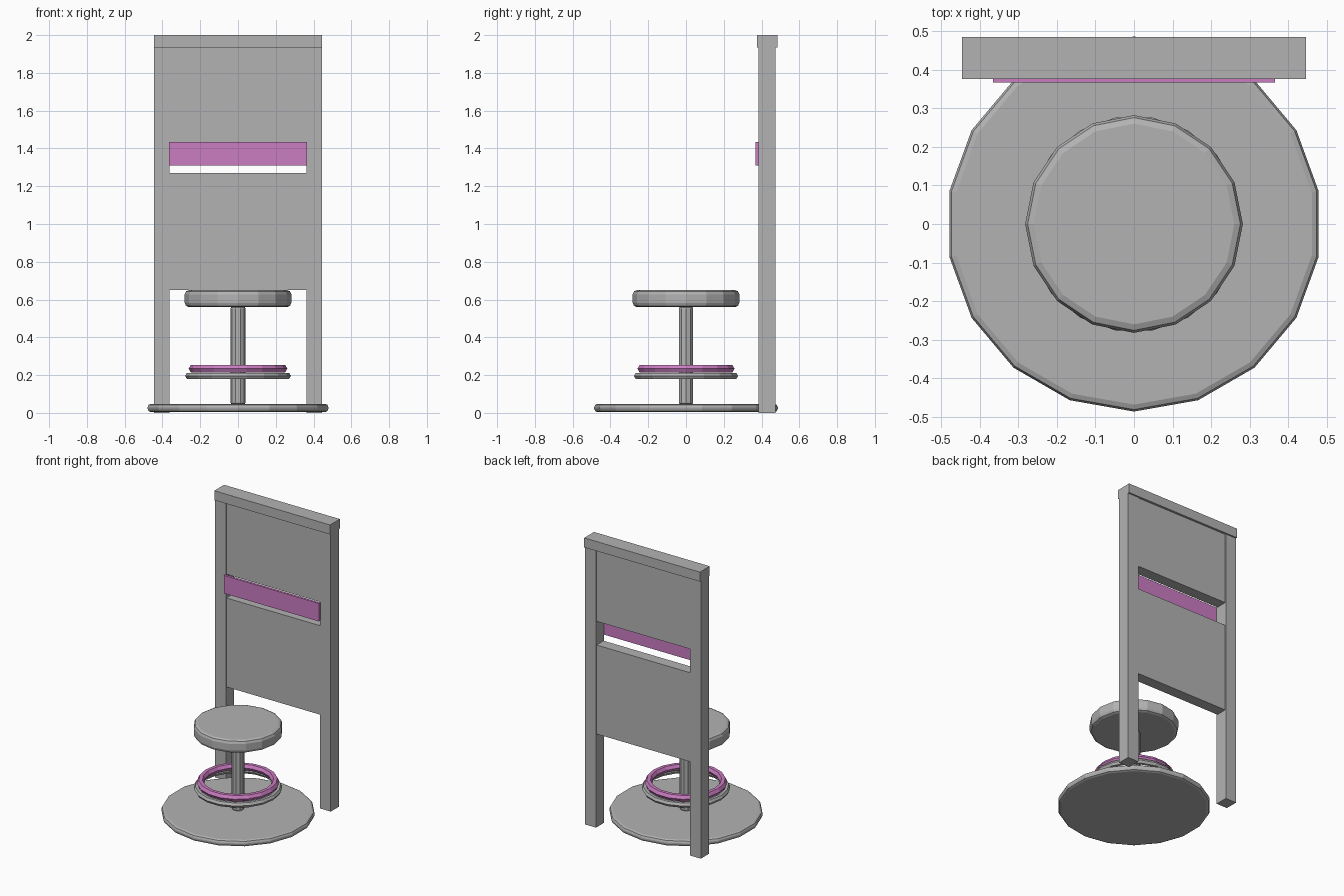
import bpy, bmesh, math

if "Cube" in bpy.data.objects:
    bpy.data.objects.remove(bpy.data.objects["Cube"])


def material(name, rgb):
    m = bpy.data.materials.new(name)
    m.diffuse_color = (*rgb, 1)
    m.use_nodes = True
    m.node_tree.nodes["Principled BSDF"].inputs["Base Color"].default_value = m.diffuse_color
    return m


GREY = material("grey", (0.45, 0.45, 0.45))
PINK = material("pink", (0.60, 0.205, 0.54))


def finish(name, bm, mat):
    bmesh.ops.recalc_face_normals(bm, faces=bm.faces)
    mesh = bpy.data.meshes.new(name)
    bm.to_mesh(mesh)
    bm.free()
    mesh.materials.append(mat)
    ob = bpy.data.objects.new(name, mesh)
    bpy.context.collection.objects.link(ob)
    return ob


def box(name, x, y, z, mat):
    """Box given by its (min, max) range on each axis."""
    bm = bmesh.new()
    bmesh.ops.create_cube(bm, size=1)
    for v in bm.verts:
        v.co = [r[0] + (c + 0.5) * (r[1] - r[0]) for c, r in zip(v.co, (x, y, z))]
    return finish(name, bm, mat)


def lathe(name, profile, sides, start, mat, closed=False):
    """Revolve (radius, z) points; open profiles are capped, closed ones form a ring."""
    bm = bmesh.new()
    rings = []
    for r, z in profile:
        angles = [start + 2 * math.pi * i / sides for i in range(sides)]
        rings.append([bm.verts.new((r * math.cos(a), r * math.sin(a), z)) for a in angles])
    pairs = list(zip(rings, rings[1:]))
    if closed:
        pairs.append((rings[-1], rings[0]))
    else:
        bm.faces.new(rings[0][::-1])
        bm.faces.new(rings[-1])
    for a, b in pairs:
        for i in range(sides):
            j = (i + 1) % sides
            bm.faces.new((a[i], a[j], b[j], b[i]))
    return finish(name, bm, mat)


def disc(name, radius, z0, z1, bevel, sides, start, mat):
    """Flat cylinder with two-step rounded rims."""
    arc = [(radius - bevel * (1 - math.sin(t)), bevel * (1 - math.cos(t)))
           for t in (0, math.pi / 4, math.pi / 2)]
    profile = [(r, z0 + h) for r, h in arc] + [(r, z1 - h) for r, h in reversed(arc)]
    return lathe(name, profile, sides, start, mat)


def hoop(name, major, minor, z, mat):
    """Ring with a six-sided tube."""
    profile = [(major + minor * math.cos(k * math.pi / 3),
                z + minor * math.sin(k * math.pi / 3)) for k in range(6)]
    return lathe(name, profile, 18, 0, mat, closed=True)


# Stool
disc("stool_base", 0.486, 0.004, 0.048, 0.018, 18, -math.pi / 2, GREY)
disc("stool_pole", 0.04, 0.046, 0.562, 0.01, 10, 0, GREY)
disc("stool_seat", 0.282, 0.56, 0.65, 0.022, 16, 0, GREY)
hoop("lower_foot_ring", 0.261, 0.019, 0.196, GREY)
hoop("upper_foot_ring", 0.237, 0.024, 0.234, PINK)

# Backboard frame: posts and slightly deeper header
for side, s in (("left", -1), ("right", 1)):
    box(side + "_post", sorted((s * 0.362, s * 0.446)), (0.384, 0.474), (0, 1.94), GREY)
box("header", (-0.446, 0.446), (0.376, 0.484), (1.934, 2.0), GREY)

# Panels recessed between the posts, leaving a slot
box("lower_panel", (-0.364, 0.364), (0.39, 0.468), (0.65, 1.27), GREY)
box("upper_panel", (-0.364, 0.364), (0.39, 0.468), (1.435, 1.937), GREY)

# Coloured strip in front of the slot
box("slot_strip", (-0.366, 0.366), (0.367, 0.384), (1.31, 1.435), PINK)
